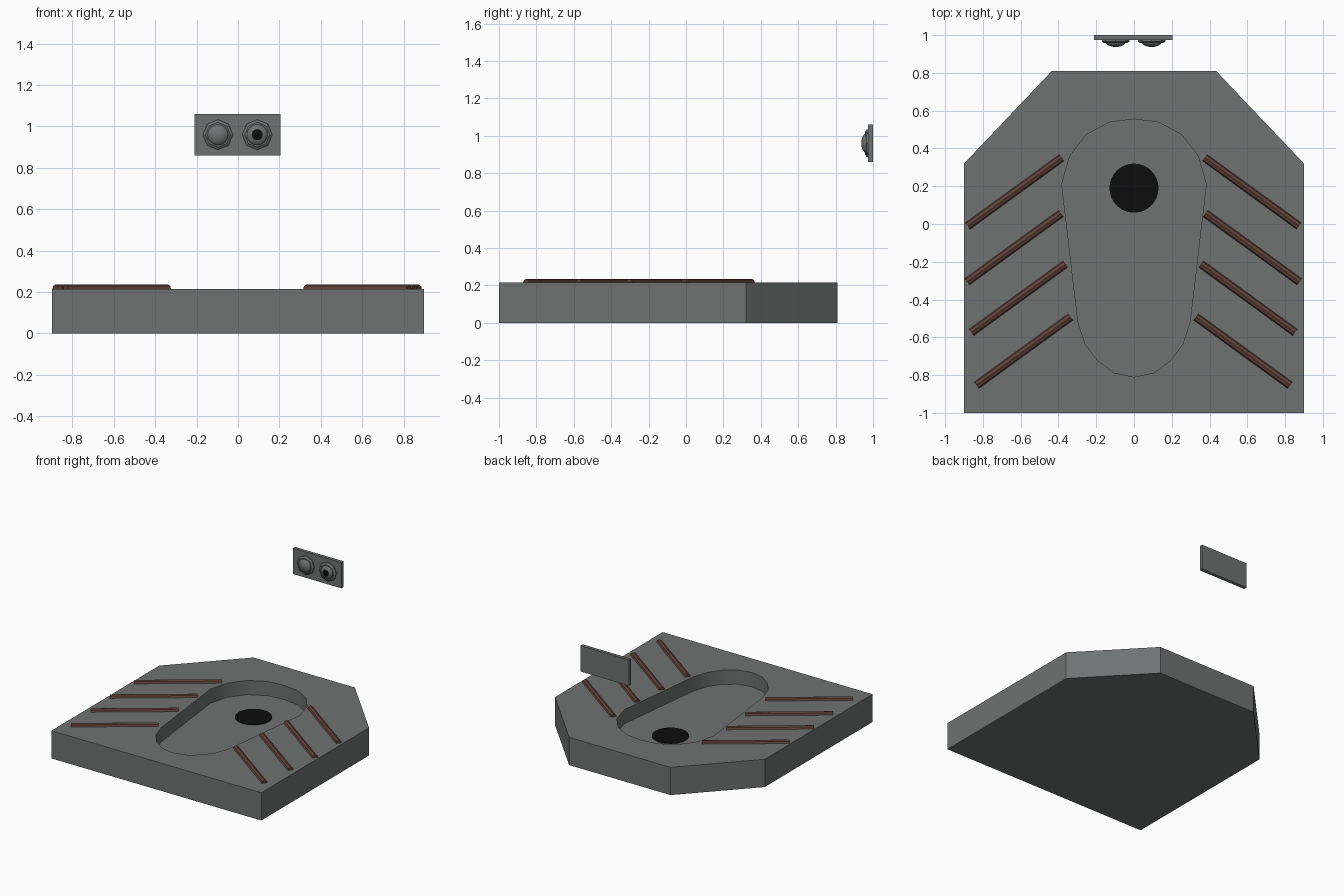
import bpy, bmesh, math
from mathutils import Matrix

cube = bpy.data.objects.get("Cube")
if cube:
    bpy.data.objects.remove(cube, do_unlink=True)


def material(name, rgb):
    m = bpy.data.materials.new(name)
    m.use_nodes = True
    m.diffuse_color = (*rgb, 1)
    m.node_tree.nodes["Principled BSDF"].inputs["Base Color"].default_value = (*rgb, 1)
    return m


GREY = material("grey ceramic", (0.16, 0.17, 0.17))
BROWN = material("brown grip", (0.125, 0.055, 0.042))
BLACK = material("black", (0.004, 0.004, 0.004))


def finish(bm, name, *mats, smooth=None):
    bmesh.ops.recalc_face_normals(bm, faces=bm.faces)
    me = bpy.data.meshes.new(name)
    bm.to_mesh(me)
    bm.free()
    for m in mats:
        me.materials.append(m)
    ob = bpy.data.objects.new(name, me)
    bpy.context.collection.objects.link(ob)
    if smooth:
        bpy.ops.object.select_all(action="DESELECT")
        ob.select_set(True)
        bpy.context.view_layer.objects.active = ob
        bpy.ops.object.shade_smooth_by_angle(angle=math.radians(smooth))
    return ob


def ring(bm, points, z):
    return [bm.verts.new((x, y, z)) for x, y in points]


def bridge(bm, a, b):
    n = len(a)
    for i in range(n):
        bm.faces.new((a[i], a[(i + 1) % n], b[(i + 1) % n], b[i]))


def loop_edges(bm, vs):
    return [bm.edges.get((v, vs[i - 1])) for i, v in enumerate(vs)]


def mirrored(half):
    # complete a right-hand outline with its left-hand copy
    return half + [(-x, y) for x, y in reversed(half) if x > 0]


# Floor slab with a sunken basin
TOP, BASIN = 0.215, 0.105
slab = mirrored([(0.435, 0.81), (0.9, 0.32), (0.9, -1)])
bowl = mirrored([(0, 0.555), (0.127, 0.54), (0.252, 0.473), (0.34, 0.36), (0.382, 0.21),
                 (0.297, -0.515), (0.258, -0.637), (0.193, -0.722), (0.107, -0.787), (0, -0.81)])
bm = bmesh.new()
low, high = ring(bm, slab, 0), ring(bm, slab, TOP)
rim, floor = ring(bm, bowl, TOP), ring(bm, bowl, BASIN)
bridge(bm, low, high)
bridge(bm, rim, floor)
bm.faces.new(low)
bm.faces.new(floor)
bmesh.ops.triangle_fill(bm, use_beauty=True, edges=loop_edges(bm, high) + loop_edges(bm, rim))
finish(bm, "floor_slab", GREY, smooth=40)

# Dark drain in the basin
bm = bmesh.new()
bmesh.ops.create_cone(bm, cap_ends=True, segments=32, radius1=0.13, radius2=0.13, depth=0.006,
                      matrix=Matrix.Translation((0, 0.19, BASIN + 0.002)))
finish(bm, "drain", BLACK)

# Slanted foot grips on both sides
for side, label in ((1, "left"), (-1, "right")):
    for i, (x, y) in enumerate([(0.628, 0.17), (0.631, -0.125), (0.608, -0.393), (0.581, -0.673)]):
        bm = bmesh.new()
        turn = Matrix.Rotation(math.radians(-36 * side), 4, "Z") @ Matrix.Rotation(math.pi / 2, 4, "Y")
        bmesh.ops.create_cone(bm, cap_ends=True, segments=8, radius1=0.022, radius2=0.022, depth=0.615,
                              matrix=Matrix.Translation((side * x - 0.004, y, 0.213)) @ turn)
        finish(bm, f"{label}_foot_grip_{i + 1}", BROWN)

# Wall plate behind the slab
bm = bmesh.new()
bmesh.ops.create_cube(bm, size=1, matrix=Matrix.Translation((-0.003, 0.987, 0.96))
                      @ Matrix.Diagonal((0.415, 0.026, 0.2, 1)))
finish(bm, "wall_plate", GREY)


def lathe(name, x, profile, sides, mats, smooth=None, cap=0):
    # turn (radius, height) pairs about an axis pointing to the front
    bm = bmesh.new()
    loops = []
    for r, h in profile:
        loops.append([bm.verts.new((x + r * math.cos(a), 0.975 - h, 0.96 + r * math.sin(a)))
                      for a in (math.tau * k / sides for k in range(sides))])
    for a, b in zip(loops, loops[1:]):
        bridge(bm, a, b)
    bm.faces.new(loops[0])
    bm.faces.new(loops[-1])
    for f in bm.faces:
        c = f.calc_center_median()
        if c.y < 0.95 and math.hypot(c.x - x, c.z - 0.96) < cap:
            f.material_index = 1
    return finish(bm, name, *mats, smooth=smooth)


# Two push buttons: faceted collar and domed cap, one with a dark centre
collar = [(0.073, -0.002), (0.073, 0.009), (0.06, 0.018), (0.048, 0.018)]
dome = [(0.052, 0.01), (0.05, 0.02), (0.041, 0.028), (0.027, 0.034), (0.013, 0.037), (0.003, 0.038)]
for label, x, cap in (("right", -0.097, 0), ("left", 0.093, 0.026)):
    lathe(f"{label}_button_collar", x, collar, 8, [GREY])
    lathe(f"{label}_button_dome", x, dome, 16, [GREY, BLACK], smooth=40, cap=cap)
